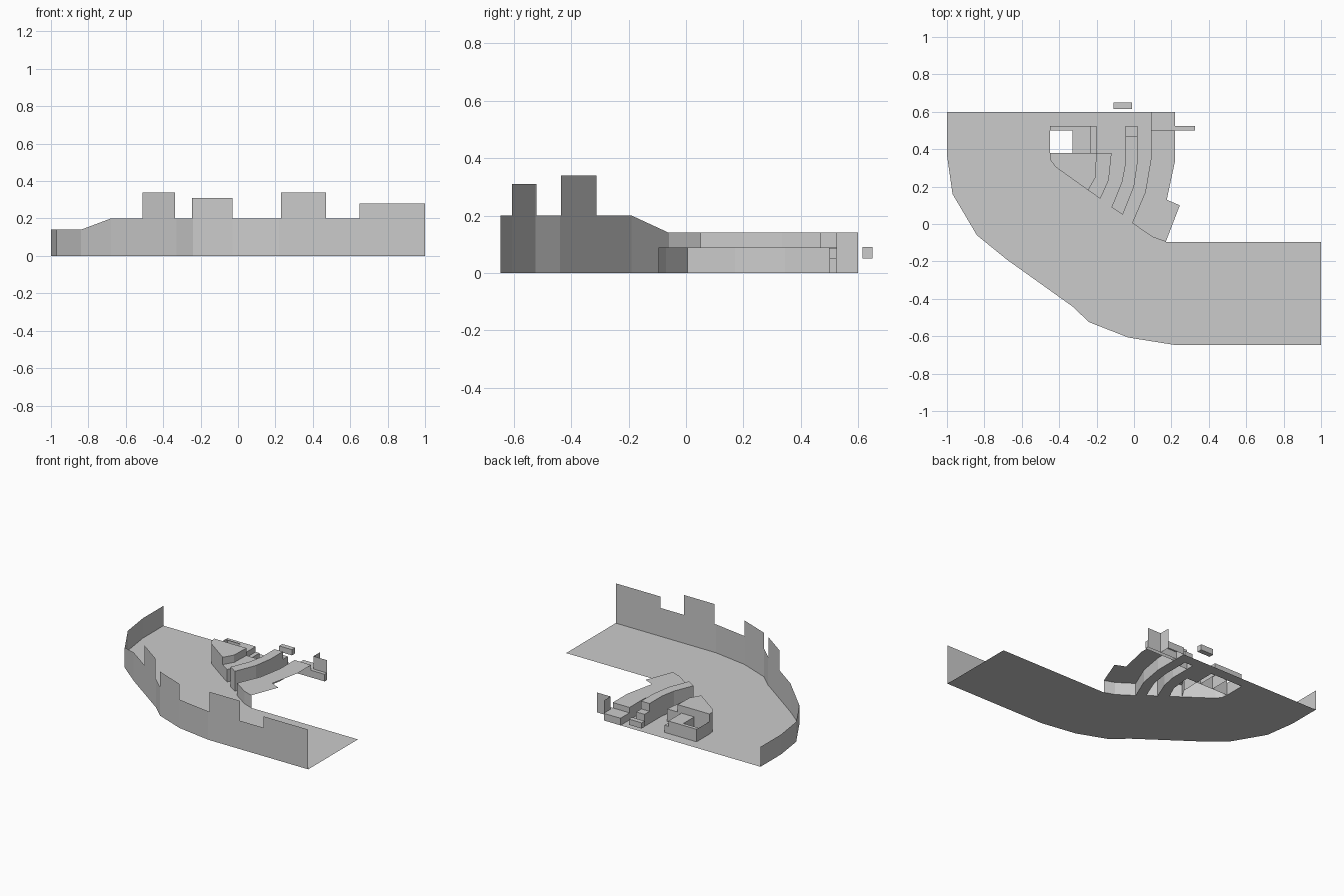
import bpy
from mathutils import Vector
from mathutils.geometry import tessellate_polygon

if "Cube" in bpy.data.objects:
    bpy.data.objects.remove(bpy.data.objects["Cube"])


def make(name, verts, faces):
    me = bpy.data.meshes.new(name)
    me.from_pydata(verts, [], faces)
    me.update()
    ob = bpy.data.objects.new(name, me)
    bpy.context.collection.objects.link(ob)
    return ob


def sheet(name, loops, z):
    """Flat surface; loops after the first are holes."""
    polys = [[Vector((x, y, 0)) for x, y in lp] for lp in loops]
    pts = [(p.x, p.y, z) for lp in polys for p in lp]
    faces = []
    for t in tessellate_polygon(polys):
        a, b, c = [Vector(pts[i]) for i in t]
        n = (b - a).cross(c - a).z
        faces.append(tuple(t) if n > 0 else tuple(reversed(t)))
    return make(name, pts, faces)


def wall(name, path, z0, z1):
    """Thin wall standing along an open path."""
    n = len(path)
    v = [(x, y, z0) for x, y in path] + [(x, y, z1) for x, y in path]
    return make(name, v, [(i, i + 1, n + i + 1, n + i) for i in range(n - 1)])


def block(name, loop, z1, z0=0.0):
    """Raised block, open below."""
    sheet(name + "_top", [loop], z1)
    wall(name + "_sides", loop + loop[:1], z0, z1)


def rect(x0, x1, y0, y1):
    return [(x0, y0), (x1, y0), (x1, y1), (x0, y1)]


# Shared plan outlines
outer = [(-1, .6), (-1, .37), (-.97, .16), (-.84, -.06), (-.68, -.19), (-.33, -.44),
         (-.24, -.525), (-.03, -.607), (.22, -.647), (1, -.647)]
inner_front = [(.17, -.095), (.10, -.07), (-.01, .005)]
right_curve = [(-.01, .005), (.06, .17), (.09, .345), (.09, .5)]
mid_left = [(-.12, .09), (-.065, .225), (-.045, .33), (-.045, .47)]
mid_right = [(-.06, .05), (0, .2), (.02, .335), (.02, .47)]
left_front = [(-.45, .38), (-.445, .34), (-.42, .305), (-.245, .18)]
ledge_in = [(-.245, .18), (-.205, .25), (-.2, .38)]
ledge_out = [(-.18, .135), (-.135, .235), (-.12, .38)]

# Road floor with openings under the blocks
mid_hole = mid_right + [(.02, .525), (-.045, .525)] + mid_left[::-1]
left_hole = left_front + ledge_out + [(-.2, .38), (-.2, .525), (-.45, .525)]
sheet("road_floor", [outer + [(1, -.095)] + inner_front + right_curve[1:] + [(.09, .6)],
                     mid_hole, left_hole], 0)


# Outer wall with raised merlons: (x, top) profile followed along the road edge
def edge_y(x):
    for (xa, ya), (xb, yb) in zip(outer[1:], outer[2:]):
        if xa <= x <= xb:
            return ya + (yb - ya) * (x - xa) / (xb - xa)


def base_top(x):
    return .14 + .06 * min(1, max(0, (x + .84) / .16))


merlons = [(-.51, -.337, .34), (-.245, -.03, .31), (.23, .47, .34), (.65, 1, .28)]
xs = sorted({p[0] for p in outer[1:]} | {m[i] for m in merlons for i in (0, 1)})
path = [outer[0]] + [(x, edge_y(x)) for x in xs]
verts, faces = [], []
for a, b in zip(path, path[1:]):
    top = next((m[2] for m in merlons if m[0] <= (a[0] + b[0]) / 2 <= m[1]), None)
    k = len(verts)
    verts += [(*a, 0), (*b, 0), (*b, top or base_top(b[0])), (*a, top or base_top(a[0]))]
    faces.append((k, k + 1, k + 2, k + 3))
make("outer_wall", verts, faces)

# Left building: tall part, side ledge, hollow yard behind
block("left_building", left_front + ledge_in[1:], .14)
block("left_ledge", ledge_in[:1] + ledge_out + ledge_in[:0:-1], .088)
block("yard_platform", rect(-.33, -.23, .38, .525), .088)
sheet("yard_back_rim", [rect(-.45, -.33, .5, .525)], .088)
wall("yard_wall", [(-.33, .525), (-.45, .525), (-.45, .38)], 0, .088)
block("yard_step", rect(-.23, -.2, .38, .525), .05)

# Curved middle building with low end step
block("middle_building", mid_right + mid_left[::-1], .14)
block("middle_step", rect(-.045, .02, .47, .525), .085)

# Right platform: top sheet with walls on the street sides only
sheet("right_platform", [right_curve + [(.22, .5), (.22, .34), (.175, .13), (.245, .10)]
                         + inner_front[:2]], .088)
wall("right_platform_walls", inner_front + right_curve[1:] + [(.22, .5)], 0, .088)

# Back steps and corner screen
block("back_bar", rect(.09, .325, .5, .525), .05)
sheet("back_slab", [rect(.09, .22, .525, .6)], .05)
wall("back_slab_wall", [(.22, .6), (.09, .6), (.09, .525)], 0, .05)
wall("corner_screen", [(.325, .525), (.22, .525), (.22, .6)], 0, .14)

# Floating beam
block("floating_beam", rect(-.11, -.01, .615, .65), .09, .05)
sheet("floating_beam_bottom", [rect(-.11, -.01, .615, .65)], .05)
